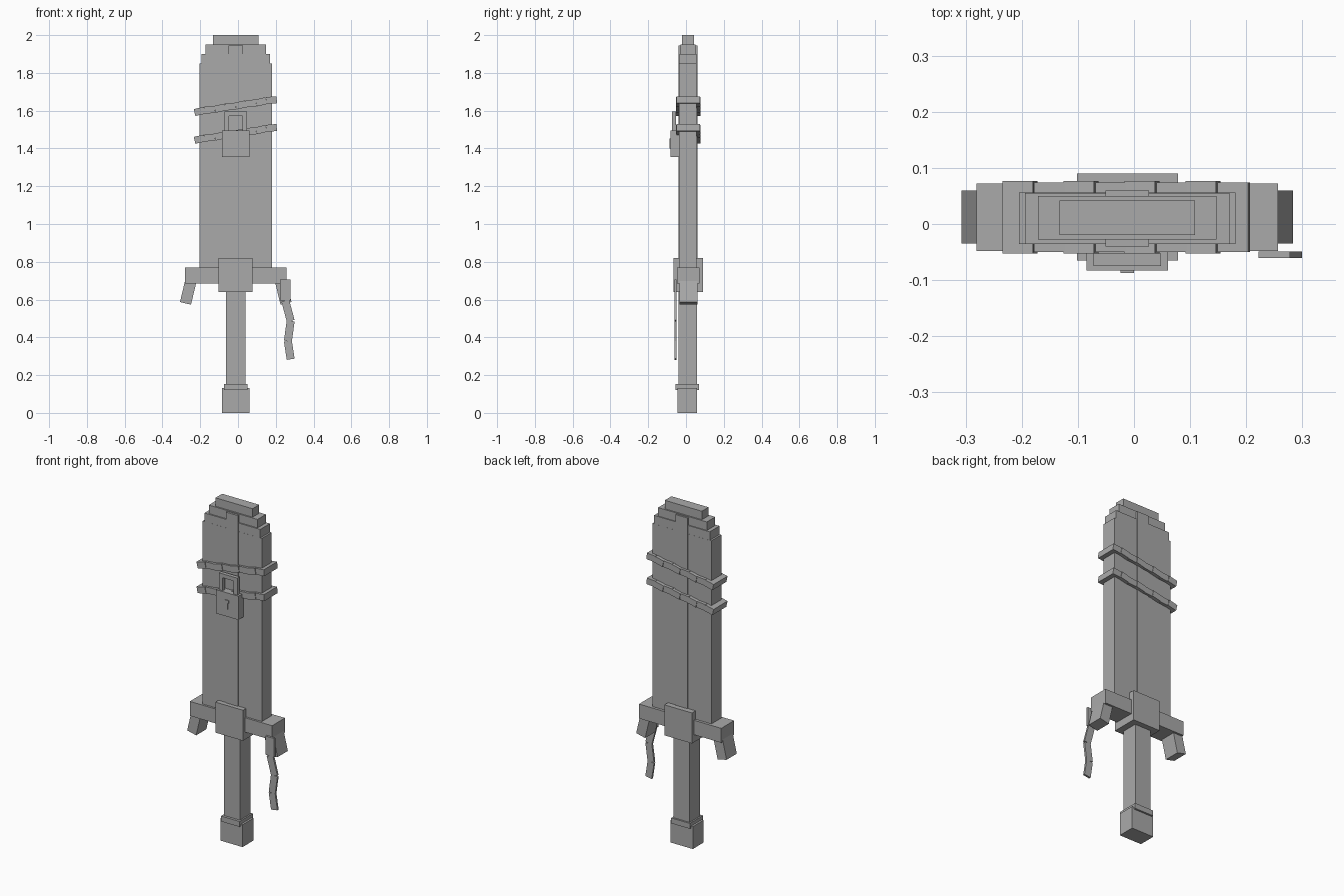
import bpy
from math import atan2, hypot, radians, sin, cos

cube = bpy.data.objects.get("Cube")
if cube:
    bpy.data.objects.remove(cube, do_unlink=True)

grey = bpy.data.materials.new("plain grey")
grey.use_nodes = True
grey.diffuse_color = (0.4, 0.4, 0.4, 1)
grey.node_tree.nodes["Principled BSDF"].inputs["Base Color"].default_value = (0.4, 0.4, 0.4, 1)

MID = -0.012  # centre line of the sword


def box(name, x, y, z, tilt=0.0):
    """Box from ranges, turned about y around its own centre."""
    ranges = (x, y, z)
    bpy.ops.mesh.primitive_cube_add(size=1, location=[(a + b) / 2 for a, b in ranges])
    ob = bpy.context.object
    ob.name = name
    ob.scale = [b - a for a, b in ranges]
    ob.rotation_euler.y = tilt
    ob.data.materials.append(grey)
    return ob


def centred(name, width, y, z):
    return box(name, (MID - width / 2, MID + width / 2), y, z)


def bar(name, start, end, width, y):
    """Box running between two (x, z) points."""
    dx, dz = end[0] - start[0], end[1] - start[1]
    cx, cz = (start[0] + end[0]) / 2, (start[1] + end[1]) / 2
    half = hypot(dx, dz) / 2
    return box(name, (cx - half, cx + half), y, (cz - width / 2, cz + width / 2), -atan2(dz, dx))


# Blade with stepped tip and a slightly raised centre
centred("blade", 0.386, (-0.036, 0.056), (0.76, 1.85))
centred("blade_step_low", 0.364, (-0.0355, 0.0555), (1.85, 1.9))
centred("blade_step_mid", 0.318, (-0.028, 0.05), (1.9, 1.95))
centred("blade_tip", 0.242, (-0.02, 0.042), (1.95, 2.0))
centred("blade_centre", 0.078, (-0.04, 0.06), (0.76, 1.945))

# Guard, grip and pommel
centred("guard", 0.537, (-0.048, 0.072), (0.685, 0.77))
centred("guard_block", 0.18, (-0.065, 0.09), (0.64, 0.82))
centred("grip", 0.104, (-0.04, 0.058), (0.13, 0.65))
centred("pommel_collar", 0.122, (-0.055, 0.068), (0.12, 0.152))
centred("pommel", 0.145, (-0.044, 0.057), (0, 0.132))

# Drooping guard ends
for side, label in ((1, "left"), (-1, "right")):
    bar("guard_end_" + label, (MID + side * 0.235, 0.71), (MID + side * 0.266, 0.58),
        0.06, (-0.035, 0.06))

# Hanging strap
strap = [(0.25, 0.705), (0.25, 0.595), (0.279, 0.487), (0.264, 0.38), (0.279, 0.284)]
for i, (a, b) in enumerate(zip(strap, strap[1:])):
    bar(f"strap_{i + 1}", a, b, 0.056 if i == 0 else 0.042, (-0.061, -0.049))

# Two wavy slanted bands around the blade
COUNT = 8
step = 0.435 / COUNT
for label, base in (("lower", 1.443), ("upper", 1.59)):
    x, z = -0.23, base
    for i in range(COUNT):
        angle = radians(13 if i % 2 == 0 else 5)
        nx, nz = x + step * cos(angle) * 1.015, z + step * sin(angle)
        inset = 0.003 * (i % 2)
        bar(f"{label}_band_{i + 1}", (x, z), (nx, nz), 0.037, (-0.053 + inset, 0.077 - inset))
        x, z = nx, nz

# Padlock with square shackle and keyhole
centred("lock_body", 0.145, (-0.083, -0.035), (1.355, 1.495))
for side, label in ((1, "left"), (-1, "right")):
    x = MID + side * 0.048
    box("shackle_" + label, (x - 0.012, x + 0.012), (-0.075, -0.053), (1.49, 1.595))
centred("shackle_top", 0.12, (-0.075, -0.053), (1.572, 1.595))
centred("keyhole_top", 0.024, (-0.087, -0.08), (1.437, 1.453))
centred("keyhole_slot", 0.01, (-0.087, -0.08), (1.4, 1.445))
